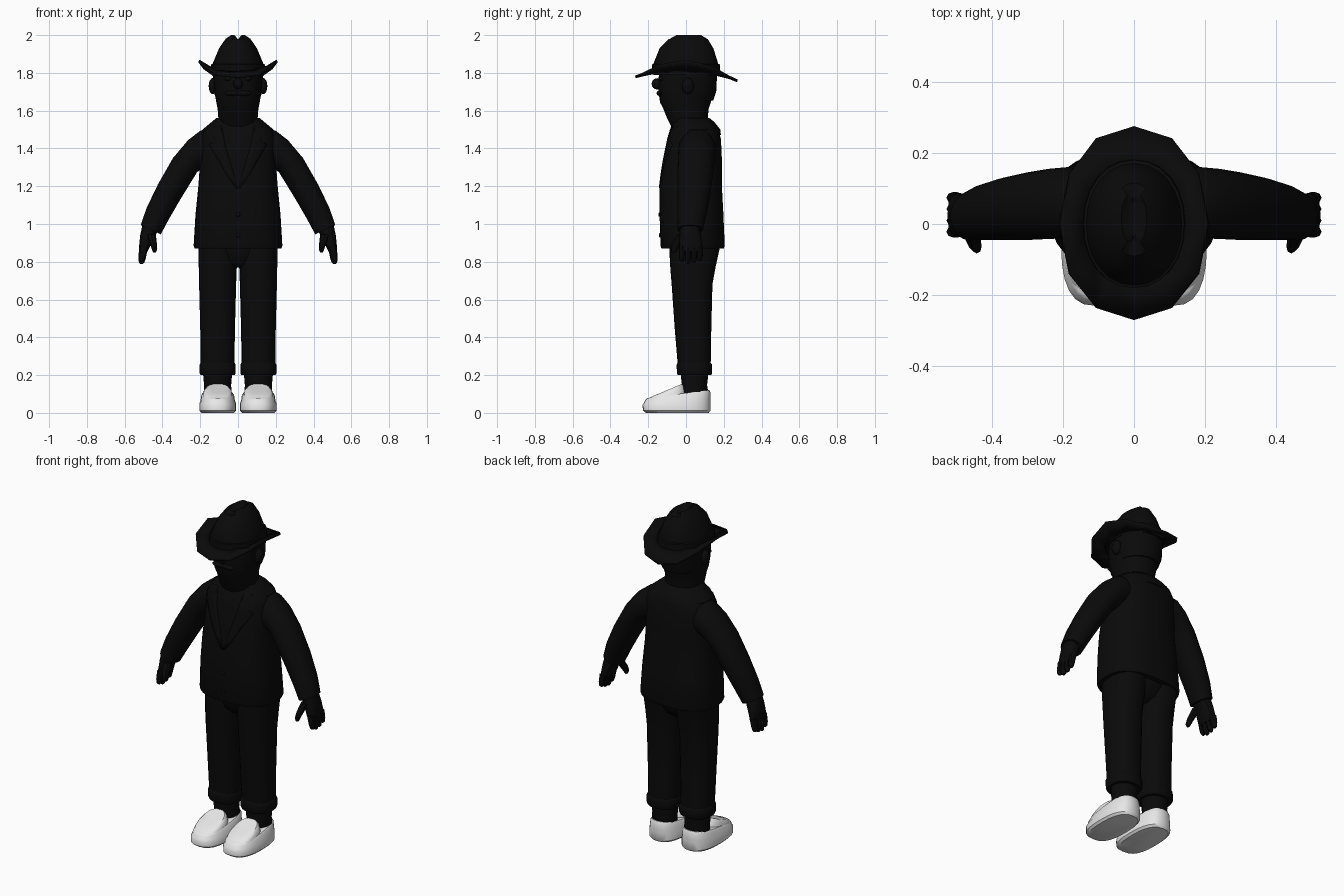
import bpy
import bmesh
from math import sin, cos, pi, radians, copysign
from mathutils import Matrix, Vector

cube = bpy.data.objects.get("Cube")
if cube:
    bpy.data.objects.remove(cube, do_unlink=True)


def material(name, value):
    mat = bpy.data.materials.new(name)
    colour = (value, value, value, 1)
    mat.use_nodes = True
    mat.diffuse_color = colour
    mat.node_tree.nodes["Principled BSDF"].inputs["Base Color"].default_value = colour
    return mat


BLACK = material("black cloth", 0.003)
WHITE = material("pale shoe leather", 0.8)


def finish(name, bm, mat, mirror=False, angle=40):
    """Turn a bmesh into a shaded, optionally mirrored object."""
    bmesh.ops.recalc_face_normals(bm, faces=bm.faces)
    mesh = bpy.data.meshes.new(name)
    bm.to_mesh(mesh)
    bm.free()
    mesh.materials.append(mat)
    obj = bpy.data.objects.new(name, mesh)
    bpy.context.collection.objects.link(obj)
    bpy.ops.object.select_all(action="DESELECT")
    obj.select_set(True)
    bpy.context.view_layer.objects.active = obj
    bpy.ops.object.shade_smooth_by_angle(angle=radians(angle))
    if mirror:
        obj.modifiers.new("mirror", "MIRROR")
    return obj


def loft_mesh(rings, sides, power=2.0, caps=True):
    """Skin rings (x0, z0, x1, z1, y0, y1, slope) of superellipse outline."""
    bm = bmesh.new()
    loops = []
    for x0, z0, x1, z1, y0, y1, slope in rings:
        loop = []
        for i in range(sides):
            a = 2 * pi * (i + 0.5 * (sides % 4 > 0)) / sides
            u = copysign(abs(cos(a)) ** (2 / power), cos(a))
            v = copysign(abs(sin(a)) ** (2 / power), sin(a)) * (y1 - y0) / 2
            loop.append(bm.verts.new(((x0 + x1) / 2 + u * (x1 - x0) / 2,
                                      (y0 + y1) / 2 + v,
                                      (z0 + z1) / 2 + u * (z1 - z0) / 2 + slope * v)))
        loops.append(loop)
    for low, high in zip(loops, loops[1:]):
        for i in range(sides):
            j = (i + 1) % sides
            bm.faces.new((low[i], low[j], high[j], high[i]))
    if caps:
        bm.faces.new(loops[0])
        bm.faces.new(loops[-1])
    return bm


def loft(name, rings, mat=BLACK, sides=16, power=2.0, mirror=False):
    return finish(name, loft_mesh(rings, sides, power), mat, mirror)


def flat(z, x0, x1, y0, y1, slope=0):
    return (x0, z, x1, z, y0, y1, slope)


def wide(z, half, y0, y1):
    return flat(z, -half, half, y0, y1)


def tilted(outer, inner, y0, y1):
    return (*inner, *outer, y0, y1, 0)


def ellipsoid(name, centre, size, mirror=False):
    bm = bmesh.new()
    bmesh.ops.create_uvsphere(bm, u_segments=14, v_segments=8, radius=1,
                              matrix=Matrix.Translation(centre) @ Matrix.Diagonal((*size, 1)))
    return finish(name, bm, BLACK, mirror)


# Jacket body
TORSO = [wide(0.87, 0.23, -0.13, 0.2), wide(0.885, 0.235, -0.135, 0.205),
         wide(1.05, 0.225, -0.14, 0.198), wide(1.2, 0.21, -0.14, 0.19),
         wide(1.34, 0.2, -0.12, 0.19), wide(1.45, 0.2, -0.1, 0.185),
         wide(1.5, 0.18, -0.085, 0.172), wide(1.535, 0.14, -0.07, 0.15),
         wide(1.56, 0.1, -0.05, 0.11)]
CLOTH = 2.6
loft("jacket", TORSO, sides=28, power=CLOTH)
loft("collar", [wide(1.47, 0.19, -0.07, 0.185), wide(1.5, 0.188, -0.075, 0.182),
                wide(1.54, 0.14, -0.075, 0.15), wide(1.56, 0.115, -0.08, 0.125)], sides=24)


def jacket_front(x, z):
    """Depth of the jacket front at a given width and height."""
    for a, b in zip(TORSO, TORSO[1:]):
        if a[1] <= z <= b[1]:
            t = (z - a[1]) / (b[1] - a[1])
            half, y0, y1 = (a[k] + t * (b[k] - a[k]) for k in (2, 4, 5))
            bulge = max(0, 1 - abs(x / half) ** CLOTH) ** (1 / CLOTH)
            return (y0 + y1) / 2 - bulge * (y1 - y0) / 2


# Lapels, laid along the jacket front
bm = bmesh.new()
previous = None
for z, inner, outer in ((1.19, 0, 0.012), (1.26, 0.02, 0.06), (1.33, 0.042, 0.1),
                        (1.42, 0.068, 0.155), (1.44, 0.072, 0.125), (1.52, 0.085, 0.13)):
    xs = [inner + (outer - inner) * k / 3 for k in range(4)]
    row = [bm.verts.new((x, jacket_front(x, z) - 0.004, z)) for x in xs]
    if previous:
        for k in range(3):
            bm.faces.new((previous[k], previous[k + 1], row[k + 1], row[k]))
    previous = row
lapel = finish("lapel", bm, BLACK, mirror=True)
lapel.modifiers.new("thickness", "SOLIDIFY").thickness = 0.01
for number, z in enumerate((1.05, 0.94)):
    ellipsoid(f"button_{number}", (0, jacket_front(0, z), z), (0.012, 0.007, 0.012))

# Sleeves
loft("sleeve", [tilted((0.15, 1.51), (0.13, 1.3), -0.03, 0.15),
                tilted((0.2, 1.495), (0.17, 1.3), -0.04, 0.16),
                tilted((0.265, 1.445), (0.215, 1.275), -0.042, 0.155),
                tilted((0.345, 1.35), (0.255, 1.21), -0.045, 0.145),
                tilted((0.425, 1.21), (0.31, 1.12), -0.045, 0.13),
                tilted((0.485, 1.085), (0.365, 1.025), -0.045, 0.11),
                tilted((0.516, 0.995), (0.408, 0.945), -0.046, 0.09)],
     sides=18, mirror=True)

# Hands
loft("palm", [tilted((0.505, 1.0), (0.425, 0.96), -0.03, 0.07),
              tilted((0.518, 0.94), (0.446, 0.925), -0.035, 0.08),
              tilted((0.524, 0.88), (0.47, 0.872), -0.038, 0.088),
              tilted((0.52, 0.855), (0.482, 0.85), -0.03, 0.08)],
     sides=12, power=2.5, mirror=True)
for number in range(4):
    y = -0.022 + 0.032 * number
    tip = 0.785 + 0.012 * abs(number - 1.3)
    loft(f"finger_{number}", [flat(0.88, 0.476, 0.522, y - 0.016, y + 0.016),
                              flat(tip + 0.03, 0.488, 0.527, y - 0.016, y + 0.016),
                              flat(tip + 0.008, 0.495, 0.525, y - 0.012, y + 0.012),
                              flat(tip, 0.503, 0.518, y - 0.006, y + 0.006)],
         sides=8, mirror=True)
loft("thumb", [flat(0.945, 0.435, 0.485, -0.045, 0.01), flat(0.9, 0.43, 0.468, -0.075, -0.02),
               flat(0.865, 0.428, 0.456, -0.083, -0.045),
               flat(0.85, 0.435, 0.45, -0.078, -0.055)], sides=8, mirror=True)

# Trousers, turn-ups and socks
loft("hips", [wide(0.77, 0.05, -0.04, 0.1), wide(0.8, 0.12, -0.07, 0.14),
              wide(0.86, 0.2, -0.085, 0.17), wide(0.92, 0.2, -0.085, 0.17)], sides=20)
loft("trouser_leg", [flat(0.21, 0.02, 0.197, -0.04, 0.13),
                     flat(0.45, 0.016, 0.2, -0.06, 0.134),
                     flat(0.68, 0.01, 0.206, -0.076, 0.14),
                     flat(0.78, 0.006, 0.208, -0.084, 0.158),
                     flat(0.9, 0.004, 0.21, -0.09, 0.185)], sides=20, power=2.4, mirror=True)
loft("turn_up", [flat(0.2, 0.018, 0.198, -0.044, 0.133), flat(0.21, 0.012, 0.204, -0.048, 0.138),
                 flat(0.255, 0.012, 0.204, -0.05, 0.138), flat(0.265, 0.018, 0.198, -0.045, 0.132)],
     sides=20, power=2.4, mirror=True)
loft("sock", [flat(0.1, 0.035, 0.182, -0.02, 0.115), flat(0.15, 0.036, 0.18, -0.022, 0.112),
              flat(0.22, 0.03, 0.186, -0.03, 0.12)], mirror=True)

# Slip-on shoes
loft("shoe", [flat(0, 0.022, 0.193, -0.212, 0.12), flat(0.012, 0.01, 0.205, -0.228, 0.13),
              flat(0.05, 0.01, 0.205, -0.23, 0.13, 0.04),
              flat(0.062, 0.016, 0.199, -0.224, 0.13, 0.06),
              flat(0.09, 0.02, 0.195, -0.216, 0.129, 0.12),
              flat(0.1, 0.028, 0.187, -0.205, 0.123, 0.13)],
     WHITE, sides=24, power=2.6, mirror=True)
loft("shoe_vamp", [flat(0.085, 0.028, 0.187, -0.205, 0.0, 0.2),
                   flat(0.108, 0.033, 0.182, -0.2, -0.01, 0.38),
                   flat(0.119, 0.045, 0.17, -0.187, -0.02, 0.42),
                   flat(0.124, 0.08, 0.135, -0.14, -0.04, 0.4)],
     WHITE, sides=20, power=2.5, mirror=True)
loft("shoe_opening", [flat(0.1, 0.035, 0.18, -0.02, 0.117, 0.12),
                      flat(0.118, 0.035, 0.18, -0.02, 0.117, 0.12)], mirror=True)

# Head and face
loft("head", [wide(1.5, 0.1, -0.07, 0.11), wide(1.56, 0.104, -0.1, 0.115),
              wide(1.61, 0.108, -0.12, 0.12), wide(1.645, 0.115, -0.138, 0.132),
              wide(1.7, 0.124, -0.145, 0.145), wide(1.77, 0.13, -0.145, 0.155),
              wide(1.85, 0.125, -0.14, 0.15)], sides=24, power=2.2)
ellipsoid("ear", (0.133, 0.01, 1.73), (0.023, 0.032, 0.043), mirror=True)
ellipsoid("nose", (0, -0.152, 1.742), (0.025, 0.03, 0.03))
ellipsoid("moustache", (0.03, -0.14, 1.692), (0.042, 0.016, 0.014), mirror=True)
ellipsoid("eye", (0.05, -0.126, 1.77), (0.022, 0.016, 0.014), mirror=True)

# Hair: back of the head only
bm = loft_mesh([wide(1.655, 0.116, -0.12, 0.145), wide(1.7, 0.13, -0.12, 0.16),
                wide(1.82, 0.135, -0.12, 0.166)], 24, 2.2)
bmesh.ops.bisect_plane(bm, geom=bm.verts[:] + bm.edges[:] + bm.faces[:],
                       plane_co=Vector((0, 0.03, 1.7)), plane_no=(0, -1, -0.3), clear_outer=True)
finish("hair", bm, BLACK)

# Hat crown with a pinched crease along the top
bm = loft_mesh([wide(1.79, 0.138, -0.172, 0.172), wide(1.85, 0.134, -0.172, 0.17),
                wide(1.93, 0.1, -0.14, 0.145), wide(1.98, 0.066, -0.09, 0.115),
                wide(2.0, 0.036, -0.06, 0.09), wide(1.98, 0.006, -0.04, 0.07)], 24, 2.1)
for vert in bm.verts:
    if abs(vert.co.x) < 0.012:
        vert.co.z = min(vert.co.z, 1.98)
finish("hat_crown", bm, BLACK)
loft("hat_band", [wide(1.8, 0.145, -0.18, 0.182), wide(1.845, 0.142, -0.18, 0.18),
                  wide(1.85, 0.13, -0.165, 0.165)], sides=24, power=2.1)

# Hat brim: twelve-sided, curled up at the sides
bm = loft_mesh([wide(1.815, 0.13, -0.165, 0.168), wide(1.775, 0.204, -0.27, 0.275)],
               12, 2.15, caps=False)
for vert in bm.verts:
    if vert.co.z < 1.8:
        vert.co.z += 0.095 * abs(vert.co.x / 0.204) ** 3 - 0.04 * vert.co.y
brim = finish("hat_brim", bm, BLACK, angle=25)
brim.modifiers.new("thickness", "SOLIDIFY").thickness = 0.014
